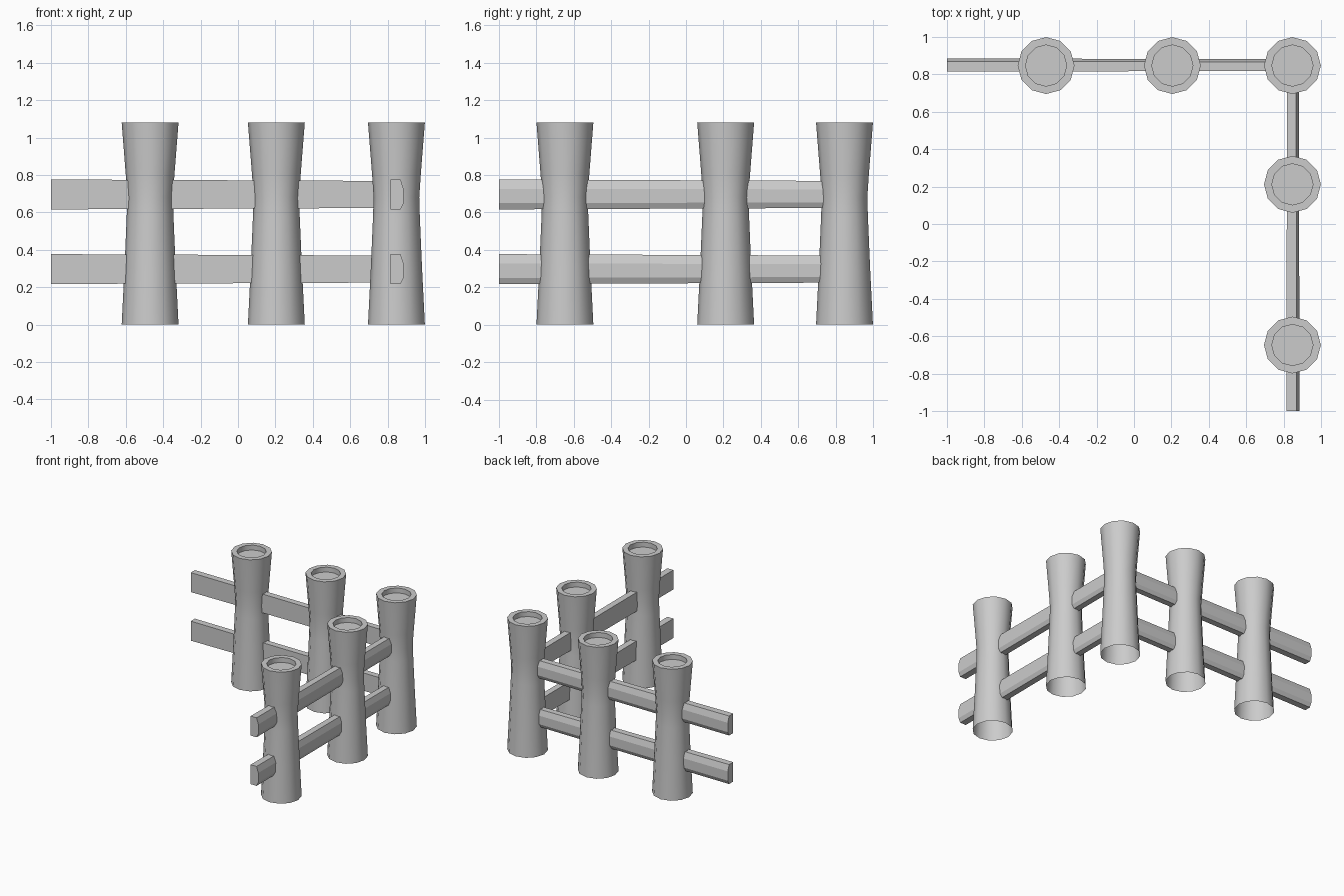
import bpy
import bmesh
import math

cube = bpy.data.objects.get("Cube")
if cube:
    bpy.data.objects.remove(cube)

grey = bpy.data.materials.new("plain grey")
grey.use_nodes = True
COLOUR = (0.6, 0.6, 0.6, 1)
grey.diffuse_color = COLOUR
grey.node_tree.nodes["Principled BSDF"].inputs["Base Color"].default_value = COLOUR

SIDES = 12
CORNER = 0.847  # centre line of both fence runs


def finish(bm, name):
    mesh = bpy.data.meshes.new(name)
    bm.to_mesh(mesh)
    bm.free()
    mesh.materials.append(grey)
    obj = bpy.data.objects.new(name, mesh)
    bpy.context.collection.objects.link(obj)
    bpy.ops.object.select_all(action="DESELECT")
    obj.select_set(True)
    bpy.context.view_layer.objects.active = obj
    bpy.ops.object.shade_smooth_by_angle(angle=math.radians(32))
    return obj


def bridge(bm, low, high):
    n = len(low)
    for i in range(n):
        j = (i + 1) % n
        bm.faces.new((low[i], low[j], high[j], high[i]))


def post(name, x, y):
    # Waisted shaft, open below, with a flat rim and a shallow hollow on top
    profile = [(0.152, 0), (0.137, 0.3), (0.125, 0.58), (0.122, 0.68),
               (0.130, 0.8), (0.152, 1.08), (0.11, 1.08), (0.11, 1.04)]
    bm = bmesh.new()
    rings = []
    for r, z in profile:
        angles = [math.tau * i / SIDES for i in range(SIDES)]
        rings.append([bm.verts.new((x + r * math.cos(a), y + r * math.sin(a), z))
                      for a in angles])
    for low, high in zip(rings, rings[1:]):
        bridge(bm, low, high)
    bm.faces.new(rings[-1])
    finish(bm, name)


def rail(name, z, along_x):
    # Split log: flat inner face, chamfered outer face, narrowing to the corner
    section = [(-0.032, -0.08), (0.022, -0.08), (0.038, -0.047),
               (0.038, 0.03), (0.022, 0.08), (-0.032, 0.08)]
    bm = bmesh.new()
    rings = []
    for distance, scale in ((-1, 1), (CORNER, 0.9)):
        ring = []
        for across, up in section:
            side = CORNER + across * scale
            place = (distance, side) if along_x else (side, distance)
            ring.append(bm.verts.new((*place, z + up * scale)))
        rings.append(ring)
        bm.faces.new(ring)
    bridge(bm, *rings)
    bmesh.ops.recalc_face_normals(bm, faces=bm.faces)
    obj = finish(bm, name)
    obj.data.shade_flat()


# Posts along the back and down the left side
post("corner_post", CORNER, CORNER)
for label, x in (("outer", -0.47), ("middle", 0.205)):
    post("back_" + label + "_post", x, CORNER)
for label, y in (("outer", -0.647), ("middle", 0.212)):
    post("side_" + label + "_post", CORNER, y)

# Two rails on each run
for label, z in (("lower", 0.297), ("upper", 0.696)):
    rail("back_" + label + "_rail", z, True)
    rail("side_" + label + "_rail", z, False)
